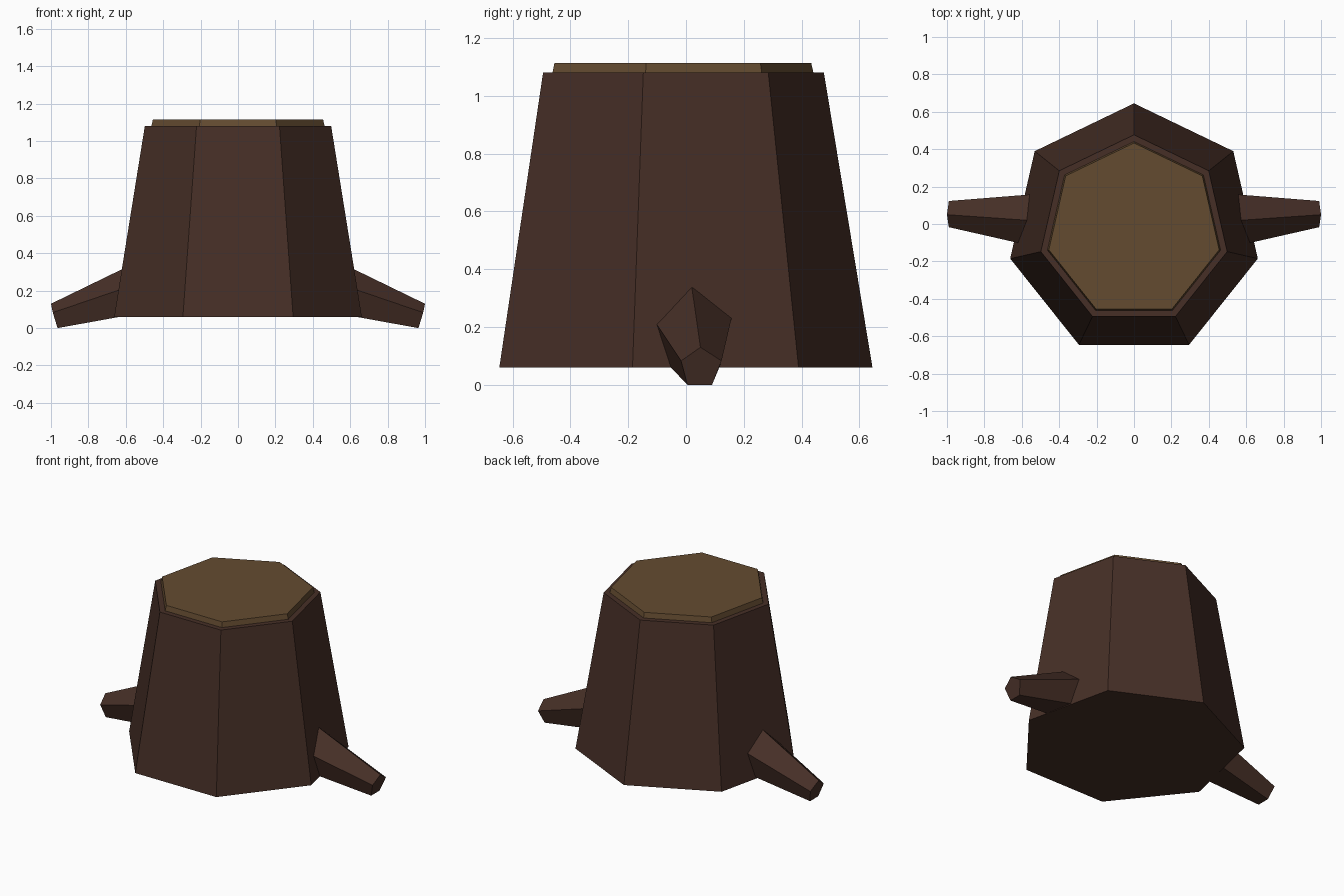
import bpy, math

if "Cube" in bpy.data.objects:
    bpy.data.objects.remove(bpy.data.objects["Cube"])


def material(name, rgb):
    m = bpy.data.materials.new(name)
    m.diffuse_color = (*rgb, 1)
    m.use_nodes = True
    m.node_tree.nodes["Principled BSDF"].inputs["Base Color"].default_value = m.diffuse_color
    return m


bark = material("dark bark brown", (0.061, 0.028, 0.0195))
wood = material("cut wood tan", (0.127, 0.071, 0.030))


def loft(name, lower, upper, mat):
    """Solid between two matching rings of points."""
    n = len(lower)
    faces = [(i, (i + 1) % n, n + (i + 1) % n, n + i) for i in range(n)]
    faces += [tuple(reversed(range(n))), tuple(range(n, 2 * n))]
    mesh = bpy.data.meshes.new(name)
    mesh.from_pydata(lower + upper, [], faces)
    mesh.materials.append(mat)
    mesh.validate()
    obj = bpy.data.objects.new(name, mesh)
    bpy.context.collection.objects.link(obj)
    return obj


def heptagon(r, z):
    # one corner points to the back (+y)
    return [(r * math.cos(a), r * math.sin(a) - 0.034, z)
            for a in (math.pi / 2 + i * math.tau / 7 for i in range(7))]


# Tapered seven-sided trunk and the pale cut top
loft("trunk", heptagon(0.679, 0.06), heptagon(0.511, 1.08), bark)
loft("cut_top", heptagon(0.476, 1.075), heptagon(0.467, 1.114), wood)

# Five-sided roots, thick inside the trunk and thin at the tip
root_base = [(0.5, 0.015, 0.373), (0.5, -0.128, 0.25), (0.5, -0.075, 0.084),
             (0.5, 0.125, 0.084), (0.5, 0.162, 0.25)]
root_tip = [(1.0, 0.05, 0.13), (0.99, -0.017, 0.083), (0.965, 0.005, 0.0),
            (0.965, 0.09, 0.0), (0.99, 0.123, 0.083)]
for side, sx in (("right", 1), ("left", -1)):
    a, b = ([(sx * x, y, z) for x, y, z in ring][::-sx]
            for ring in (root_base, root_tip))
    loft(side + "_root", a, b, bark)
